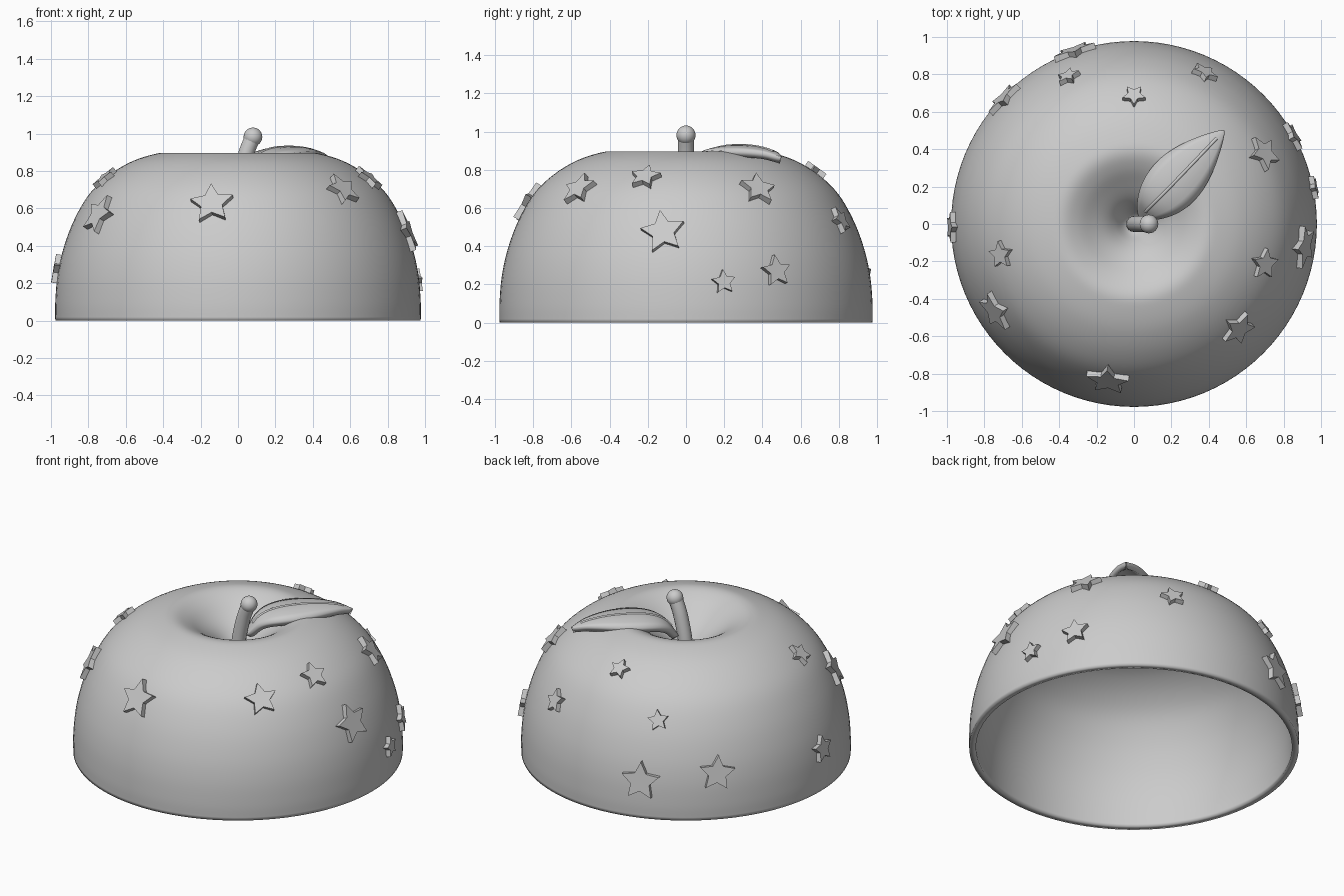
import bpy
import bmesh
from math import sin, cos, pi, radians
from mathutils import Vector, Matrix

cube = bpy.data.objects.get("Cube")
if cube:
    bpy.data.objects.remove(cube, do_unlink=True)

GREY = 0.6
grey = bpy.data.materials.new("plain grey")
grey.use_nodes = True
grey.diffuse_color = (GREY, GREY, GREY, 1)
grey.node_tree.nodes["Principled BSDF"].inputs["Base Color"].default_value = (GREY, GREY, GREY, 1)


def smooth_path(points, steps=8):
    """Catmull-Rom samples through the given points."""
    p = [Vector(q) for q in points]
    p = [p[0] * 2 - p[1]] + p + [p[-1] * 2 - p[-2]]
    out = []
    for a, b, c, d in zip(p, p[1:], p[2:], p[3:]):
        for k in range(steps):
            t = k / steps
            out.append((b * 2 + (c - a) * t + (a * 2 - b * 5 + c * 4 - d) * t ** 2
                        + (b * 3 - a - c * 3 + d) * t ** 3) / 2)
    return out + [p[-2]]


def add_object(name, data):
    obj = bpy.data.objects.new(name, data)
    bpy.context.collection.objects.link(obj)
    data.materials.append(grey)
    return obj


def finish(name, bm, smooth=True):
    mesh = bpy.data.meshes.new(name)
    bm.to_mesh(mesh)
    bm.free()
    obj = add_object(name, mesh)
    if smooth:
        bpy.ops.object.select_all(action="DESELECT")
        obj.select_set(True)
        bpy.context.view_layer.objects.active = obj
        bpy.ops.object.shade_smooth_by_angle(angle=radians(40))
    return obj


def grid_faces(bm, rows, wrap=False):
    for low, high in zip(rows, rows[1:]):
        n = len(low)
        for i in range(n if wrap else n - 1):
            j = (i + 1) % n
            bm.faces.new((low[i], low[j], high[j], high[i]))


def tube(name, points, radius):
    curve = bpy.data.curves.new(name, "CURVE")
    curve.dimensions = "3D"
    curve.bevel_depth = radius
    curve.bevel_resolution = 5
    curve.use_fill_caps = True
    spline = curve.splines.new("POLY")
    spline.points.add(len(points) - 1)
    for point, co in zip(spline.points, points):
        point.co = (*co, 1)
    spline.use_smooth = True
    return add_object(name, curve)


# Hollow apple-shaped dome, turned from a profile of (radius, height)
profile = smooth_path([
    (0.977, 0), (0.977, 0.1), (0.965, 0.24), (0.935, 0.38), (0.88, 0.53),
    (0.80, 0.67), (0.70, 0.77), (0.58, 0.845), (0.46, 0.887), (0.38, 0.896),
    (0.30, 0.865), (0.22, 0.81), (0.15, 0.755), (0.10, 0.70), (0.05, 0.63), (0.005, 0.6)], 5)
SIDES = 96
bm = bmesh.new()
rings = [[bm.verts.new((r * cos(2 * pi * i / SIDES), r * sin(2 * pi * i / SIDES), z))
          for i in range(SIDES)] for r, z in profile]
grid_faces(bm, rings, wrap=True)
bm.faces.new(rings[-1])
dome = finish("apple_dome", bm)
shell = dome.modifiers.new("wall", "SOLIDIFY")
shell.thickness = 0.04
shell.offset = -1

# Leaning stem with a round tip
tube("stem", smooth_path([(0, 0, 0.58), (0.005, 0, 0.72), (0.04, 0, 0.88), (0.08, 0, 0.985)]), 0.043)
bm = bmesh.new()
bmesh.ops.create_uvsphere(bm, u_segments=24, v_segments=16, radius=0.05,
                          matrix=Matrix.Translation((0.08, 0, 0.982)))
finish("stem_tip", bm)

# Arched, pointed leaf
spine = smooth_path([(0.03, 0.03, 0.76), (0.085, 0.09, 0.87), (0.17, 0.175, 0.92),
                     (0.3, 0.31, 0.93), (0.41, 0.425, 0.91), (0.482, 0.5, 0.87)])
across = Vector((1, -1, 0)).normalized()
bm = bmesh.new()
rows = []
for k, centre in enumerate(spine):
    t = k / (len(spine) - 1)
    # Arc position grows unevenly, so measure along the ground instead
    t = (centre.x - spine[0].x) / (spine[-1].x - spine[0].x)
    half = 0.004 + 0.14 * max(0, sin(pi * t ** 0.8)) ** 0.85
    rows.append([bm.verts.new(centre + across * half * s - Vector((0, 0, 0.2 * half * s * s)))
                 for s in (-1, -0.67, -0.33, 0, 0.33, 0.67, 1)])
grid_faces(bm, rows)
for face in bm.faces:
    face.normal_update()
if sum(f.normal.z for f in bm.faces) < 0:
    bmesh.ops.reverse_faces(bm, faces=bm.faces[:])
leaf = finish("leaf", bm)
blade = leaf.modifiers.new("thickness", "SOLIDIFY")
blade.thickness = 0.04
blade.offset = -1
tube("leaf_rib", [p - Vector((0, 0, 0.004)) for p in spine[5:-5]], 0.009)

# Raised stars: direction around the dome, height, size, roll
stars = [
    (193, 0.76, 0.075, 10), (212, 0.56, 0.115, -12), (260.5, 0.63, 0.12, 6),
    (315, 0.69, 0.10, 8), (343, 0.75, 0.085, -5), (352.5, 0.48, 0.12, 10),
    (28.5, 0.70, 0.10, -10), (29, 0.26, 0.085, 5), (11.6, 0.21, 0.065, 5),
    (65, 0.54, 0.075, 15), (90, 0.785, 0.065, 0), (114, 0.59, 0.065, 10),
    (109, 0.24, 0.12, 0), (136, 0.30, 0.11, -6), (181, 0.28, 0.085, 0)]
outer = profile[:45]


def add_star(name, angle, height, size, roll):
    k = min(range(1, len(outer) - 1), key=lambda i: abs(outer[i].y - height))
    slope = (outer[k + 1] - outer[k - 1]).normalized()
    a = radians(angle)
    radial = Vector((cos(a), sin(a), 0))
    side = Vector((-sin(a), cos(a), 0))
    up = radial * slope.x + Vector((0, 0, slope.y))
    normal = side.cross(up)
    base = radial * outer[k].x + Vector((0, 0, outer[k].y))
    bm = bmesh.new()
    loops = []
    for lift in (-0.02, 0.027):
        loop = []
        for i in range(10):
            r = size if i % 2 == 0 else size * 0.5
            b = pi * i / 5 + radians(roll)
            loop.append(bm.verts.new(base + normal * lift + side * -sin(b) * r + up * cos(b) * r))
        loops.append(loop)
    grid_faces(bm, loops, wrap=True)
    bm.faces.new(loops[1])
    bm.faces.new(loops[0][::-1])
    finish(name, bm, smooth=False)


for number, star in enumerate(stars, 1):
    add_star(f"star_{number}", *star)
